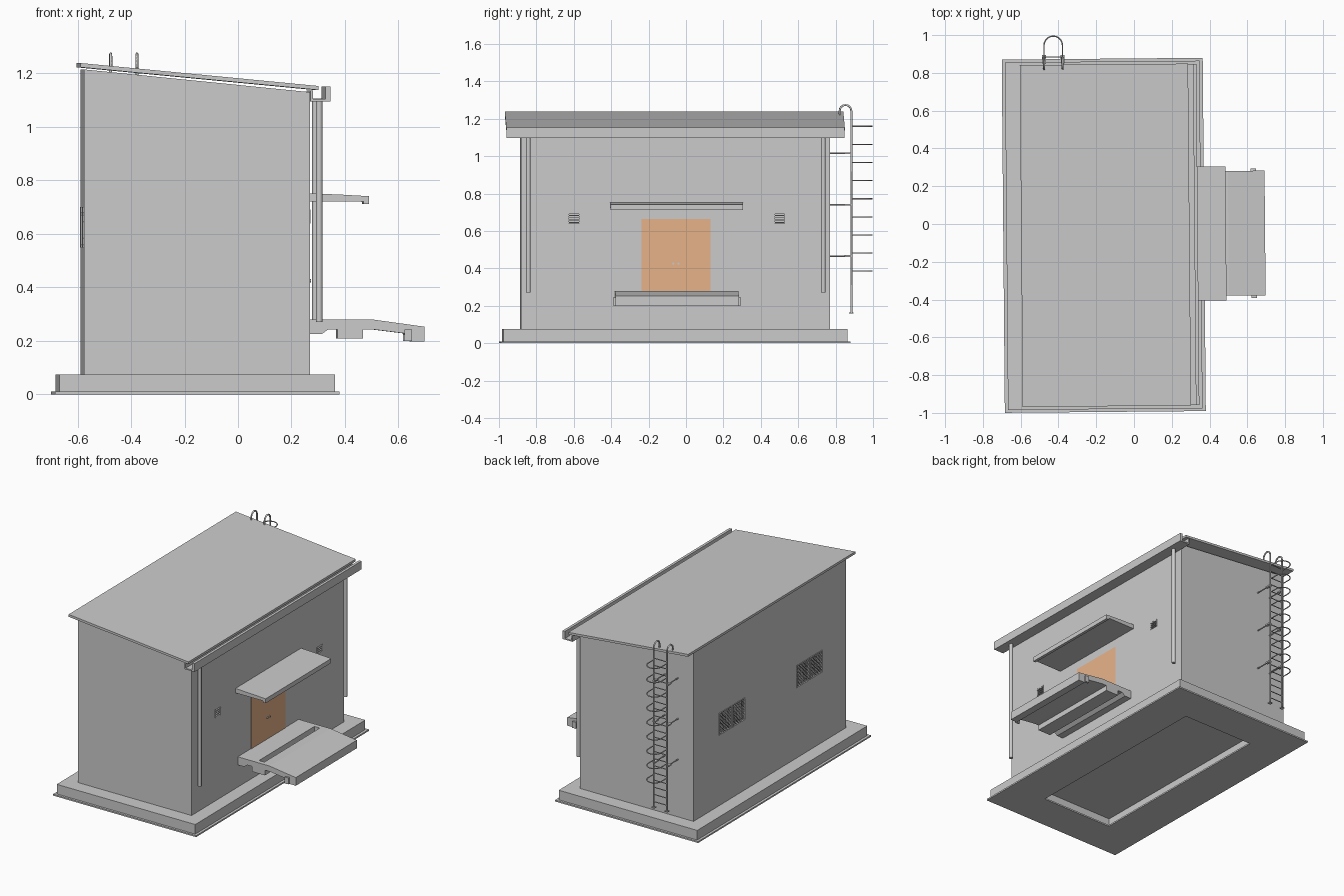
import bpy, bmesh
from math import radians, sin, cos, pi
from mathutils import Matrix, Vector

if "Cube" in bpy.data.objects:
    bpy.data.objects.remove(bpy.data.objects["Cube"])

CX, CY = -0.16, -0.06          # building centre
HX, HY = 0.4225, 0.825         # wall half sizes
WX = CX + HX                   # door wall plane
BX = CX - HX                   # window wall plane
WY = CY + HY                   # ladder wall plane


def finish(name, bm):
    bmesh.ops.recalc_face_normals(bm, faces=bm.faces)
    me = bpy.data.meshes.new(name)
    bm.to_mesh(me)
    bm.free()
    ob = bpy.data.objects.new(name, me)
    bpy.context.collection.objects.link(ob)
    return ob


def boxes(name, items):
    """Boxes given as (x0, x1, y0, y1, z0, z1), joined in one object."""
    bm = bmesh.new()
    for x0, x1, y0, y1, z0, z1 in items:
        m = Matrix.Translation(((x0 + x1) / 2, (y0 + y1) / 2, (z0 + z1) / 2))
        m = m @ Matrix.Diagonal((x1 - x0, y1 - y0, z1 - z0, 1))
        bmesh.ops.create_cube(bm, size=1, matrix=m)
    return finish(name, bm)


def prism(name, profile, y0, y1):
    """Extrude an x-z profile along y."""
    bm = bmesh.new()
    a, b = [[bm.verts.new((x, y, z)) for x, z in profile] for y in (y0, y1)]
    bm.faces.new(a)
    bm.faces.new(b[::-1])
    for i in range(len(a)):
        j = (i + 1) % len(a)
        bm.faces.new((a[i], b[i], b[j], a[j]))
    return finish(name, bm)


def loft(name, rings):
    """Stack rectangles (half x, half y, z) around the building centre."""
    bm = bmesh.new()
    rows = [[bm.verts.new((CX + sx * hx, CY + sy * hy, z))
             for sx, sy in ((-1, -1), (1, -1), (1, 1), (-1, 1))] for hx, hy, z in rings]
    for a, b in zip(rows, rows[1:]):
        for i in range(4):
            bm.faces.new((a[i], a[(i + 1) % 4], b[(i + 1) % 4], b[i]))
    bm.faces.new(rows[0])
    bm.faces.new(rows[-1])
    return finish(name, bm)


def tubes(name, paths, radius, res=1):
    cu = bpy.data.curves.new(name, 'CURVE')
    cu.dimensions = '3D'
    cu.bevel_depth, cu.bevel_resolution, cu.use_fill_caps = radius, res, True
    for path in paths:
        sp = cu.splines.new('POLY')
        sp.points.add(len(path) - 1)
        for p, co in zip(sp.points, path):
            p.co = (*co, 1)
    ob = bpy.data.objects.new(name, cu)
    bpy.context.collection.objects.link(ob)
    return ob


# Foundation: recessed underside, base plate and plinth
loft("foundation", [(0.17, 0.58, 0.2), (0.17, 0.58, 0.09), (0.29, 0.71, 0.09), (0.29, 0.71, 0.01),
                    (0.265, 0.685, 0.01), (0.265, 0.685, 0), (0.532, 0.935, 0), (0.532, 0.935, 0.01),
                    (0.515, 0.92, 0.01), (0.515, 0.92, 0.075), (0.2, 0.62, 0.075), (0.2, 0.62, 0.21)])

# Walls with openings for vents and windows
walls = prism("walls", [(BX, 0.074), (WX, 0.074), (WX, 1.13), (BX, 1.215)], CY - HY, WY)
vent_y = (-0.602, 0.498)
window_y = (CY - 0.43, CY + 0.41)
cutter = boxes("opening_cutter",
               [(WX - 0.025, WX + 0.02, y - 0.028, y + 0.028, 0.64, 0.69) for y in vent_y] +
               [(BX - 0.02, BX + 0.02, y - 0.14, y + 0.14, 0.55, 0.70) for y in window_y])
mod = walls.modifiers.new("openings", 'BOOLEAN')
mod.object, mod.solver = cutter, 'EXACT'
deps = bpy.context.evaluated_depsgraph_get()
cut_mesh = bpy.data.meshes.new_from_object(walls.evaluated_get(deps))
walls.modifiers.clear()
walls.data = cut_mesh
bpy.data.objects.remove(cutter)

# Vent frames and louvres
vents = []
for y in vent_y:
    for k in range(4):
        z = 0.645 + k * 0.0125
        vents.append((WX - 0.015, WX + 0.004, y - 0.028, y + 0.028, z - 0.002, z + 0.003))
    for s in (-1, 1):
        vents.append((WX - 0.02, WX + 0.003, y + s * 0.028 - 0.002, y + s * 0.028 + 0.002, 0.638, 0.692))
boxes("vent_louvres", vents)

# Window frames and diagonal grilles
frames, bars = [], []
z0, z1, t = 0.55, 0.70, 0.004
for y in window_y:
    for a, b in ((y - 0.14, y - 0.005), (y + 0.005, y + 0.14)):
        x = (BX - 0.004, BX + 0.018)
        frames += [(*x, a, b, z0, z0 + t), (*x, a, b, z1 - t, z1),
                   (*x, a, a + t, z0, z1), (*x, b - t, b, z0, z1)]
        w, h, c = b - a, z1 - z0, 0.024
        while c < w + h:
            u0, u1 = max(0, c - h), min(w, c)
            bars.append([(BX, a + u0, z0 + c - u0), (BX, a + u1, z0 + c - u1)])
            bars.append([(BX, b - u0, z0 + c - u0), (BX, b - u1, z0 + c - u1)])
            c += 0.024
    frames.append((BX, BX + 0.018, y - 0.005, y + 0.005, z0, z1))
boxes("window_frames", frames)
tubes("window_grilles", bars, 0.0018, 0)

# Roof slab
prism("roof", [(-0.597, 1.223), (0.294, 1.138), (0.294, 1.153), (-0.597, 1.239)], CY - 0.905, CY + 0.905)

# Gutter channel and end-to-end soffit
prism("gutter", [(WX + 0.001, 1.096), (0.338, 1.096), (0.338, 1.152), (0.320, 1.152), (0.320, 1.104),
                 (0.272, 1.104), (0.272, 1.136), (WX + 0.001, 1.136)], CY - 0.903, CY + 0.903)

# Downpipes
pipes = tubes("downpipes", [[(0.297, y, 0.27), (0.297, y, 1.107)] for y in (-0.847, 0.73)], 0.0125, 3)

# Canopy above the door with drip lip
prism("canopy", [(WX - 0.005, 0.722), (0.465, 0.722), (0.468, 0.711), (0.487, 0.711), (0.487, 0.741),
                 (0.38, 0.747), (WX - 0.005, 0.752)], CY - 0.35, CY + 0.36)

# Porch ramp with drain slot
P0, P1 = CY - 0.325, CY + 0.335
prism("porch", [(0.26, 0.225), (0.31, 0.225), (0.335, 0.243), (0.37, 0.243), (0.37, 0.208), (0.465, 0.208),
                (0.465, 0.243), (0.50, 0.243), (0.62, 0.228), (0.645, 0.198), (0.694, 0.198), (0.694, 0.253),
                (0.50, 0.28), (0.44, 0.28), (0.44, 0.235), (0.40, 0.235), (0.40, 0.28), (0.26, 0.28)], P0, P1)
boxes("drain_ends", [(0.40, 0.44, P0, P0 + 0.03, 0.235, 0.28), (0.40, 0.44, P1 - 0.03, P1, 0.235, 0.28)])
boxes("porch_brackets", [(0.62, 0.648, y - 0.007, y + 0.007, 0.20, 0.243) for y in (P0 - 0.006, P1 + 0.006)])

# Door and handles
door = boxes("door", [(WX - 0.01, WX + 0.003, -0.242, 0.128, 0.279, 0.665)])
mat = bpy.data.materials.new("door_paint")
mat.diffuse_color = (0.8, 0.45, 0.25, 1)
mat.use_nodes = True
mat.node_tree.nodes["Principled BSDF"].inputs["Base Color"].default_value = mat.diffuse_color
door.data.materials.append(mat)
tubes("door_handles", [[(WX, y, 0.425), (WX + 0.01, y, 0.425)] for y in (-0.072, -0.044)], 0.006, 2)

# Ladder rails curving over the roof edge
RX, RY = (-0.468, -0.37), 0.886
rails, feet, brackets, plates = [], [], [], []
for x in RX:
    arc = [(x, 0.855 + 0.031 * cos(a * pi / 8), 1.242 + 0.031 * sin(a * pi / 8)) for a in range(9)]
    rails.append([(x, RY, 0.16)] + arc + [(x, 0.824, 1.22)])
    feet.append((x - 0.011, x + 0.011, RY - 0.011, RY + 0.011, 0.158, 0.164))
    for z in (0.465, 0.74, 1.015):
        brackets.append([(x, WY - 0.005, z), (x, RY, z)])
        plates.append((x - 0.009, x + 0.009, RY - 0.035, RY, z - 0.005, z + 0.005))
tubes("ladder_rails", rails, 0.0055)
boxes("ladder_feet", feet)
tubes("ladder_brackets", brackets, 0.004)
boxes("bracket_plates", plates)

# Rungs and safety hoops
tubes("ladder_rungs", [[(RX[0], RY, 0.2 + k * 0.0485), (RX[1], RY, 0.2 + k * 0.0485)] for k in range(21)], 0.003)
mx, r = sum(RX) / 2, (RX[1] - RX[0]) / 2
hoops = []
for k in range(9):
    z = 0.385 + k * 0.0968
    arc = [(mx - r * cos(a * pi / 10), 0.948 + r * sin(a * pi / 10), z) for a in range(11)]
    hoops.append([(RX[0], RY, z)] + arc + [(RX[1], RY, z)])
tubes("safety_hoops", hoops, 0.0035)

# Slight turn of the whole building
pivot = Vector((CX, CY, 0))
turn = Matrix.Translation(pivot) @ Matrix.Rotation(radians(0.5), 4, 'Z') @ Matrix.Translation(-pivot)
for ob in bpy.context.scene.objects:
    ob.matrix_world = turn
